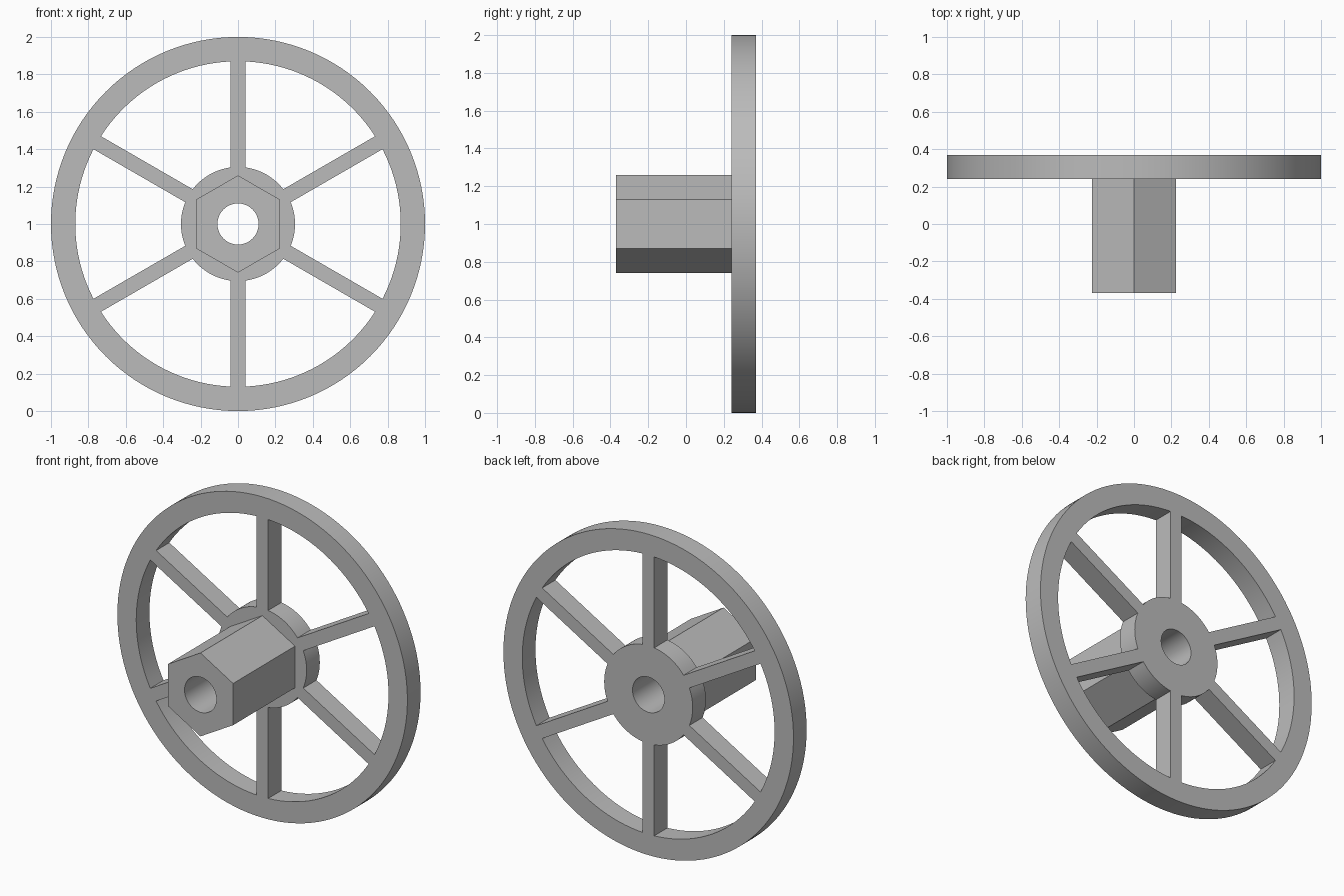
import bpy, bmesh
from math import sin, cos, asin, pi, radians
from mathutils import Matrix

cube = bpy.data.objects.get("Cube")
if cube:
    bpy.data.objects.remove(cube, do_unlink=True)

RIM_OUT, RIM_IN, HUB, BORE = 1.0, 0.87, 0.305, 0.11
HEX = 0.26
SPOKE_HALF = 0.04
BACK, STEP, FRONT = 0.37, 0.24, -0.37

grey = bpy.data.materials.new("plain grey")
grey.use_nodes = True
colour = (0.5, 0.5, 0.5, 1)
grey.diffuse_color = colour
grey.node_tree.nodes["Principled BSDF"].inputs["Base Color"].default_value = colour


def arc(radius, start, end, steps):
    return [(radius * cos(start + (end - start) * i / steps),
             radius * sin(start + (end - start) * i / steps)) for i in range(steps + 1)]


def ring(radius, sides, start=0.0):
    return arc(radius, start, start + 2 * pi, sides)[:-1]


def plate(name, outlines, y0, y1):
    """Fill the outlines (inner ones are holes) and extrude from y0 to y1."""
    curve = bpy.data.curves.new(name, 'CURVE')
    curve.dimensions = '2D'
    curve.fill_mode = 'BOTH'
    curve.extrude = (y1 - y0) / 2
    for outline in outlines:
        spline = curve.splines.new('POLY')
        spline.points.add(len(outline) - 1)
        for point, (x, z) in zip(spline.points, outline):
            point.co = (x, z, 0, 1)
        spline.use_cyclic_u = True
    obj = bpy.data.objects.new(name, curve)
    bpy.context.collection.objects.link(obj)
    bpy.ops.object.select_all(action='DESELECT')
    obj.select_set(True)
    bpy.context.view_layer.objects.active = obj
    bpy.ops.object.convert(target='MESH')
    obj = bpy.context.object
    mesh = obj.data
    # Stand the plate upright, centred on the model's axis
    mesh.transform(Matrix.Translation((0, (y0 + y1) / 2, RIM_OUT))
                   @ Matrix.Rotation(pi / 2, 4, 'X'))
    bm = bmesh.new()
    bm.from_mesh(mesh)
    bmesh.ops.remove_doubles(bm, verts=bm.verts, dist=0.0005)
    bmesh.ops.recalc_face_normals(bm, faces=bm.faces)
    bm.to_mesh(mesh)
    bm.free()
    mesh.materials.clear()
    mesh.materials.append(grey)
    bpy.ops.object.shade_smooth_by_angle(angle=radians(25))
    return obj


# Openings between the six spokes
def opening(spoke_angle):
    inner, outer = asin(SPOKE_HALF / HUB), asin(SPOKE_HALF / RIM_IN)
    nxt = spoke_angle + pi / 3
    return (arc(RIM_IN, spoke_angle + outer, nxt - outer, 20)
            + arc(HUB, nxt - inner, spoke_angle + inner, 12))


# Spoked wheel with its rim and hub
plate("spoked_wheel",
      [ring(RIM_OUT, 128), ring(BORE, 48)]
      + [opening(pi / 6 + i * pi / 3) for i in range(6)], STEP, BACK)

# Hexagonal shaft with the bore running through it
plate("hex_shaft", [ring(HEX, 6, pi / 2), ring(BORE, 48)], FRONT, STEP)
